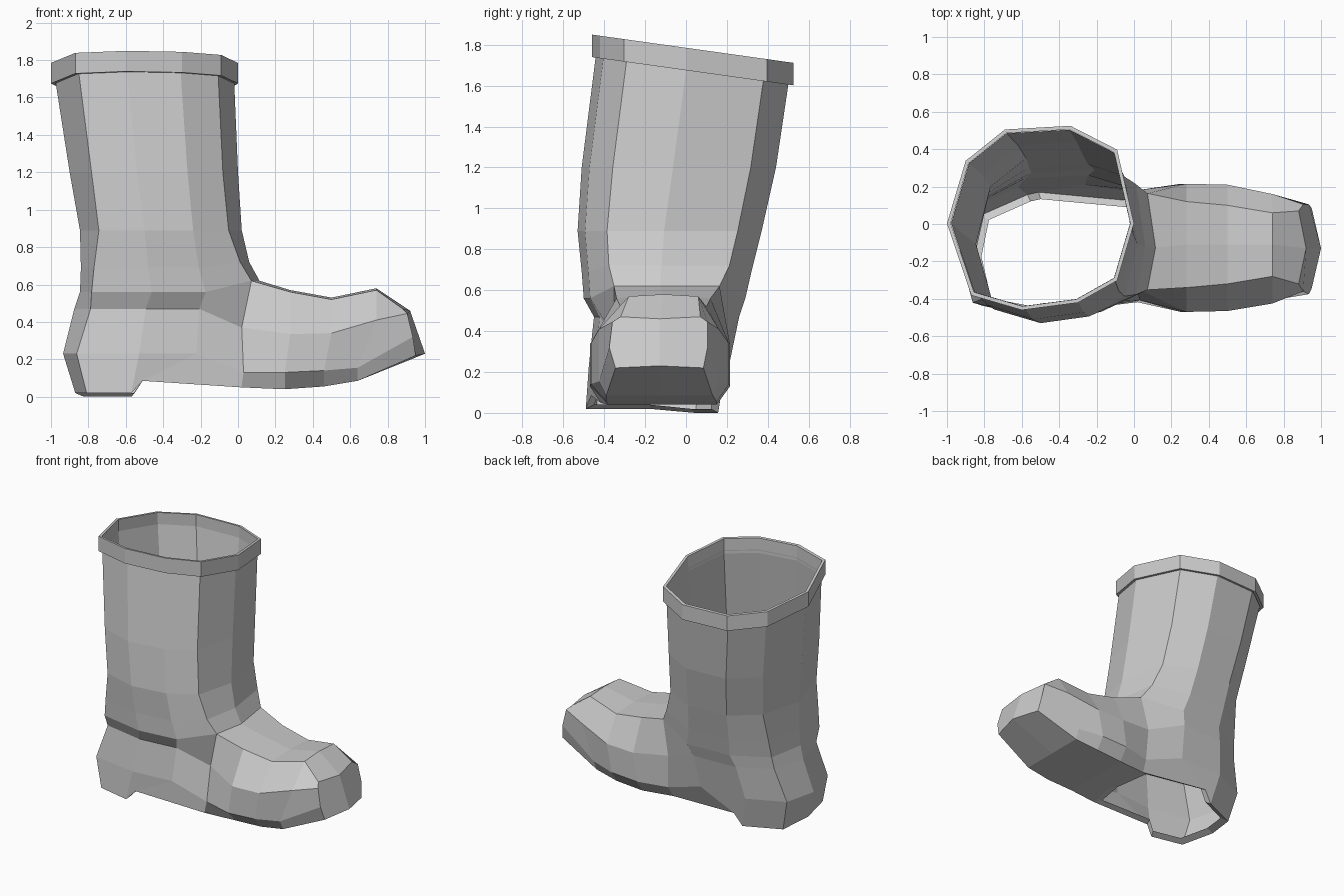
import bpy, bmesh
from mathutils import Vector

if "Cube" in bpy.data.objects:
    bpy.data.objects.remove(bpy.data.objects["Cube"])

grey = bpy.data.materials.new("grey_rubber")
grey.use_nodes = True
GREY = (0.6, 0.6, 0.6, 1)
grey.diffuse_color = GREY
grey.node_tree.nodes["Principled BSDF"].inputs["Base Color"].default_value = GREY

# Ten-sided leg outline in a unit square, starting at the toe side
OUTLINE = [(1, .47), (.91, .87), (.66, 1), (.31, .98), (.1, .81),
           (0, .47), (.13, .08), (.4, 0), (.7, .04), (.91, .16)]
N = len(OUTLINE)
FRONT = (N - 1, 0, 1)


def outline(x0, x1, y0, y1, z, tilt=0.0, spread=1.0, lift=0.0, blunt=1.0):
    """Fit the outline to a box; blunt squares both ends, spread and lift move the toe side."""
    points = []
    for i, (u, v) in enumerate(OUTLINE):
        rise = 0
        if i in FRONT:
            v = .5 + (v - .5) * spread
            rise = lift
        if u < .2:
            u *= blunt
        elif u > .8:
            u = 1 - (1 - u) * blunt
        y = y0 + v * (y1 - y0)
        points.append(Vector((x0 + u * (x1 - x0), y, z + rise - tilt * y)))
    return points


def bridge(bm, a, b, skip=()):
    for i in range(len(a)):
        if i not in skip:
            j = (i + 1) % len(a)
            bm.faces.new((a[i], a[j], b[j], b[i]))


def add_ring(bm, points):
    return [bm.verts.new(p) for p in points]


def finish(bm, name):
    bmesh.ops.recalc_face_normals(bm, faces=bm.faces)
    mesh = bpy.data.meshes.new(name)
    bm.to_mesh(mesh)
    bm.free()
    mesh.materials.append(grey)
    obj = bpy.data.objects.new(name, mesh)
    bpy.context.collection.objects.link(obj)
    return obj


# Boot body: leg rings from the top down to the heel
bm = bmesh.new()
leg = [outline(-.978, -.021, -.439, .504, 1.70, tilt=.14),
       outline(-.90, 0, -.51, .44, 1.2),
       outline(-.845, .02, -.53, .37, .89, blunt=.9),
       outline(-.84, .06, -.51, .32, .69, lift=.03, blunt=.6),
       outline(-.845, .115, -.5, .29, .56, spread=.92, lift=.06, blunt=.5),
       outline(-.875, .08, -.45, .26, .47, spread=1.05, lift=-.1, blunt=.7),
       outline(-.935, .08, -.475, .21, .23, spread=1.18, lift=-.1, blunt=.55),
       outline(-.87, .06, -.49, .17, .02, spread=1.15, lift=.03, blunt=.5)]
# Raise the arch in front of the heel and make a short heel step
sole = leg[-1]
for i, x in ((2, -.51), (3, -.57), (7, -.57), (8, -.51)):
    sole[i].x = x
for i in (2, 8):
    sole[i].z = .085
for i in (3, 4):
    sole[i].z = 0
# Inward lip round the sole opening
centre = Vector((-.42, -.14, 0))
lip = [centre + (p - centre) * .88 for p in sole]
for p, q in zip(lip, sole):
    p.z = q.z + .02

rings = [add_ring(bm, p) for p in leg]
HOLE = 4
for k in range(len(rings) - 1):
    bridge(bm, rings[k], rings[k + 1], skip=(0, N - 1) if k >= HOLE else ())
bridge(bm, rings[-1], add_ring(bm, lip))

# Foot: branches from the gap in the front of the leg
top, upper, lower, base = rings[HOLE:]
foot = [top[-1], top[0], top[1], upper[1], lower[1],
        base[1], base[0], base[-1], lower[-1], upper[-1]]


def foot_ring(x, x_low, top_y, side_y, base_y, z_top, z_up, z_low, z_base):
    (a, b), (c, d), (e, f) = top_y, side_y, base_y
    return [(x, a, z_top), (x, (a + b) / 2, z_top + .01), (x, b, z_top),
            (x, d, z_up), (x_low, d, z_low),
            (x_low, f, z_base), (x_low, (e + f) / 2, z_base), (x_low, e, z_base),
            (x_low, c, z_low), (x, c, z_up)]


toe = [(.88, -.32, .47), (.92, -.13, .46), (.88, .07, .47),
       (.905, .105, .445), (.935, .105, .32),
       (.95, .085, .22), (1, -.13, .23), (.95, -.345, .22),
       (.935, -.375, .32), (.905, -.36, .445)]
for points in (
        foot_ring(.28, .25, (-.34, .12), (-.47, .215), (-.38, .15), .56, .335, .13, .04),
        foot_ring(.50, .46, (-.32, .10), (-.465, .21), (-.39, .15), .52, .34, .14, .055),
        foot_ring(.74, .64, (-.28, .06), (-.425, .16), (-.39, .13), .57, .41, .155, .085),
        toe):
    ring = add_ring(bm, points)
    bridge(bm, foot, ring)
    foot = ring
bm.faces.new(foot[1:7])
bm.faces.new(foot[6:] + foot[:2])
bmesh.ops.delete(bm, geom=[v for v in bm.verts if not v.link_faces], context='VERTS')
finish(bm, "boot_body")

# Top rim: a slanted closed band round the leg opening
bm = bmesh.new()
band = [add_ring(bm, outline(-1 + s, -s, -.46 + s, .525 - s, z, tilt=.14))
        for s, z in ((0, 1.675), (0, 1.785), (.02, 1.785), (.02, 1.675))]
for k in range(4):
    bridge(bm, band[k], band[(k + 1) % 4])
finish(bm, "top_rim")
